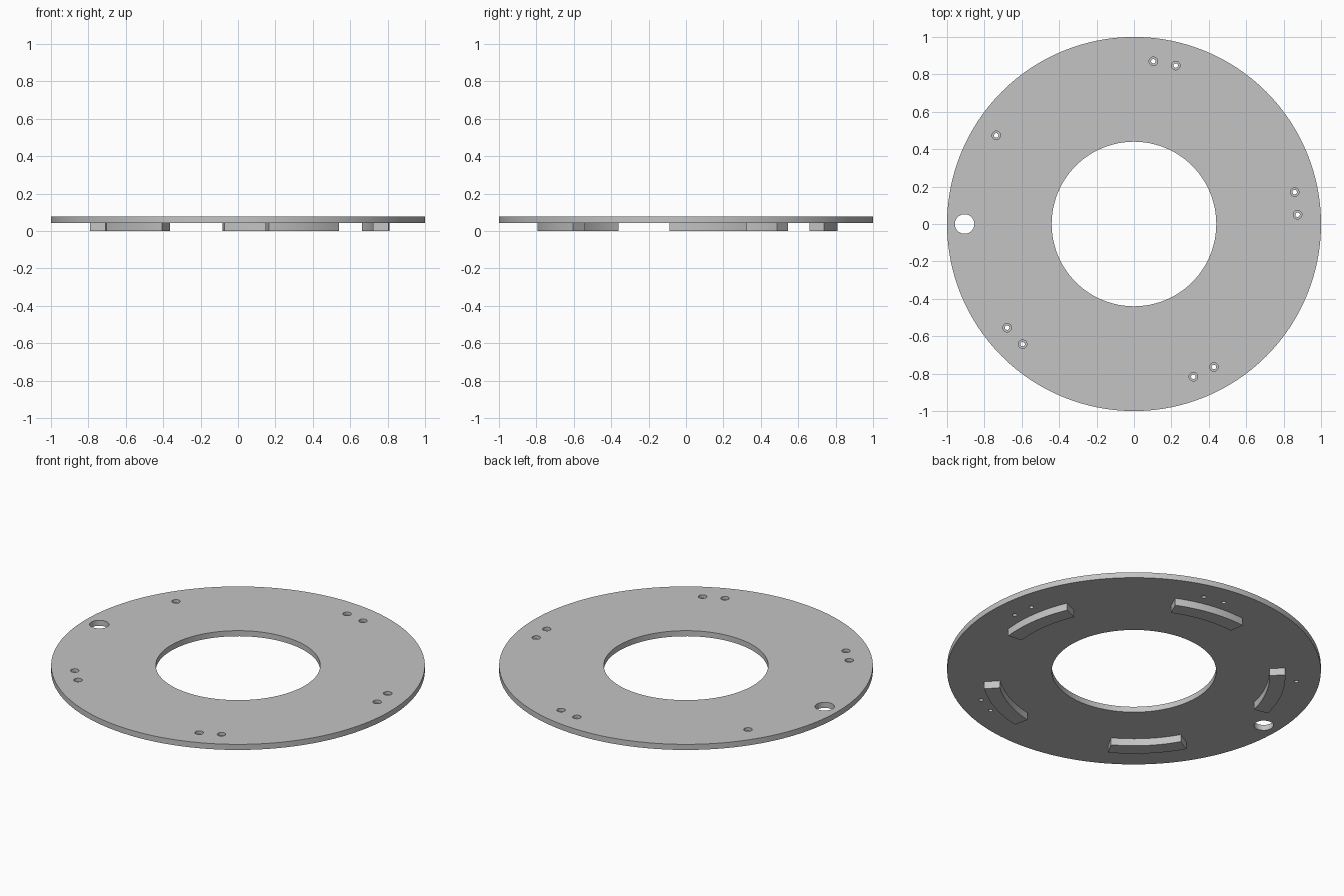
import bpy, bmesh
from math import cos, sin, radians

if "Cube" in bpy.data.objects:
    bpy.data.objects.remove(bpy.data.objects["Cube"])

BOTTOM, TOP = 0.043, 0.076      # plate faces
COUNT, STEP = 5, 72             # five-fold layout

grey = bpy.data.materials.new("plain grey")
grey.use_nodes = True
grey.diffuse_color = (0.55, 0.55, 0.55, 1)
grey.node_tree.nodes["Principled BSDF"].inputs["Base Color"].default_value = grey.diffuse_color


def polar(radius, degrees):
    a = radians(degrees)
    return radius * cos(a), radius * sin(a)


def add_object(name, bm):
    bmesh.ops.recalc_face_normals(bm, faces=bm.faces)
    mesh = bpy.data.meshes.new(name)
    bm.to_mesh(mesh)
    bm.free()
    mesh.materials.append(grey)
    obj = bpy.data.objects.new(name, mesh)
    bpy.context.collection.objects.link(obj)
    return obj


def cylinders(name, discs, z0, z1):
    """One mesh of upright cylinders; discs holds (x, y, radius, sides)."""
    bm = bmesh.new()
    for x, y, radius, sides in discs:
        made = bmesh.ops.create_cone(bm, cap_ends=True, segments=sides, radius1=radius,
                                     radius2=radius, depth=z1 - z0)
        bmesh.ops.translate(bm, verts=made["verts"], vec=(x, y, (z0 + z1) / 2))
    return add_object(name, bm)


def select_only(obj):
    bpy.ops.object.select_all(action='DESELECT')
    obj.select_set(True)
    bpy.context.view_layer.objects.active = obj


def cut(obj, cutter):
    select_only(obj)
    mod = obj.modifiers.new("cut", 'BOOLEAN')
    mod.operation, mod.solver, mod.object = 'DIFFERENCE', 'EXACT', cutter
    bpy.ops.object.modifier_apply(modifier=mod.name)
    bpy.data.objects.remove(cutter)


def smooth(obj):
    select_only(obj)
    bpy.ops.object.shade_smooth_by_angle(angle=radians(30))


# Screw positions: a pair per lug, with one left out
screws = [polar(0.876, STEP * k + a) for k in range(COUNT) for a in (3.25, 11.2)
          if (k, a) != (2, 11.2)]

# Ring plate with centre opening, locating hole and stepped screw holes
plate = cylinders("ring_plate", [(0, 0, 1, 128)], BOTTOM, TOP)
through = [(0, 0, 0.44, 96), (-0.906, 0, 0.052, 40)] + [(x, y, 0.012, 20) for x, y in screws]
cut(plate, cylinders("through_cutter", through, 0, 0.2))
cut(plate, cylinders("counterbore_cutter", [(x, y, 0.023, 24) for x, y in screws], 0.058, 0.2))
smooth(plate)


# Curved lugs under the plate
def arc_lug(name, middle, half=15, inner=0.725, outer=0.81, steps=12):
    bm = bmesh.new()
    angles = [middle - half + 2 * half * i / steps for i in range(steps + 1)]
    outline = [polar(outer, a) for a in angles] + [polar(inner, a) for a in reversed(angles)]
    base = bm.faces.new([bm.verts.new((x, y, 0)) for x, y in outline])
    raised = bmesh.ops.extrude_face_region(bm, geom=[base])["geom"]
    bmesh.ops.translate(bm, vec=(0, 0, BOTTOM + 0.002),
                        verts=[g for g in raised if isinstance(g, bmesh.types.BMVert)])
    return add_object(name, bm)


for k in range(COUNT):
    smooth(arc_lug(f"curved_lug_{k + 1}", 8.8 + STEP * k))
